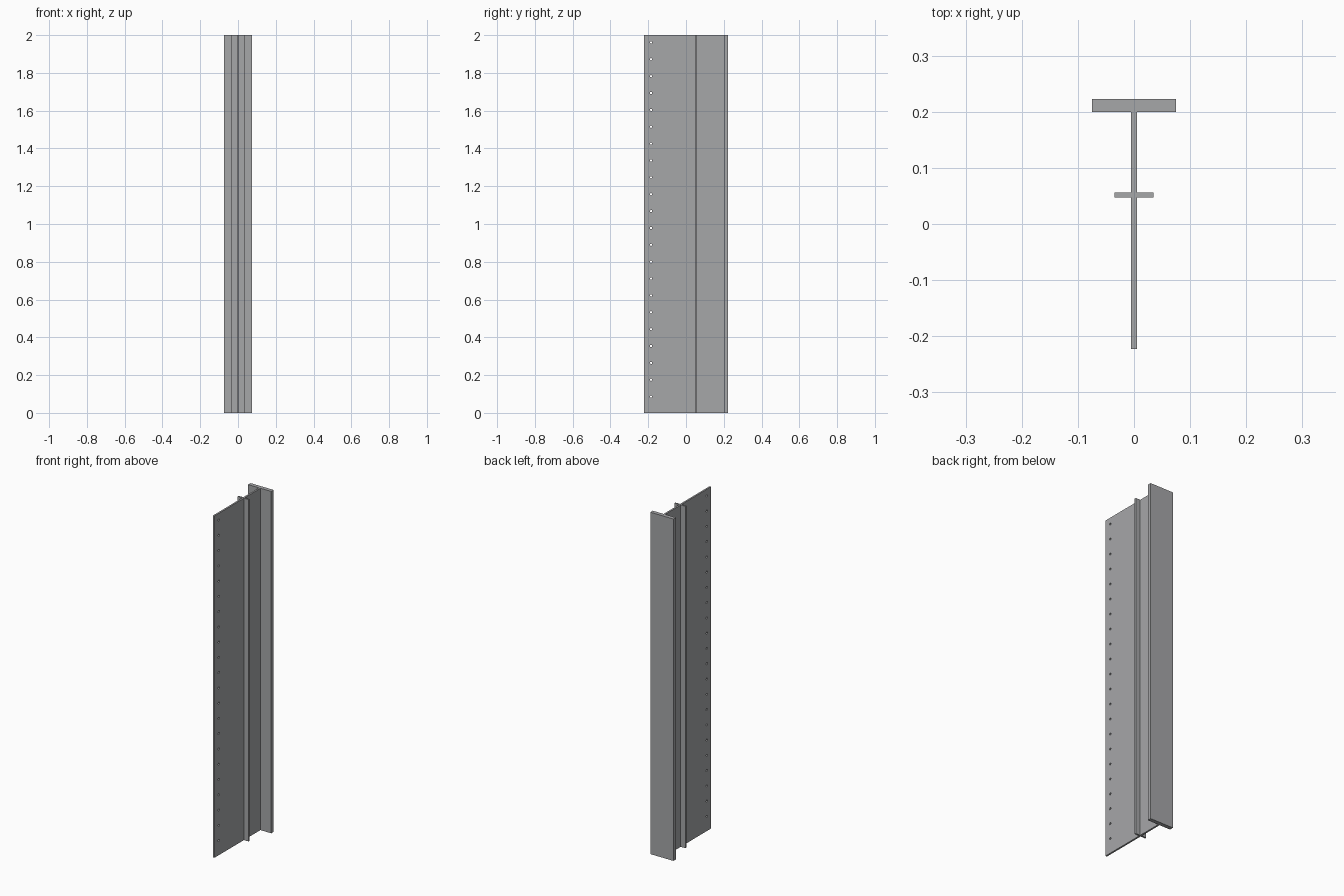
import bpy
import bmesh
import math
from mathutils import Matrix

if "Cube" in bpy.data.objects:
    bpy.data.objects.remove(bpy.data.objects["Cube"])

HEIGHT = 2.0
HOLES = 22
HOLE_Y = -0.185
HOLE_R = 0.006

steel = bpy.data.materials.new("steel grey")
steel.diffuse_color = (0.38, 0.385, 0.395, 1.0)
steel.use_nodes = True
steel.node_tree.nodes["Principled BSDF"].inputs["Base Color"].default_value = steel.diffuse_color


def make_object(name, bm):
    mesh = bpy.data.meshes.new(name)
    bm.to_mesh(mesh)
    bm.free()
    mesh.materials.append(steel)
    obj = bpy.data.objects.new(name, mesh)
    bpy.context.collection.objects.link(obj)
    return obj


def plate(name, x0, x1, y0, y1):
    """Full-height rectangular plate."""
    bm = bmesh.new()
    place = (Matrix.Translation(((x0 + x1) / 2, (y0 + y1) / 2, HEIGHT / 2))
             @ Matrix.Diagonal((x1 - x0, y1 - y0, HEIGHT, 1)))
    bmesh.ops.create_cube(bm, size=1, matrix=place)
    return make_object(name, bm)


# Thin web, wide back flange and the small stiffener on each side of the web
web = plate("web", -0.005, 0.005, -0.223, 0.2)
plate("flange", -0.075, 0.075, 0.2, 0.223)
plate("stiffener_right", 0.005, 0.035, 0.047, 0.056)
plate("stiffener_left", -0.035, -0.005, 0.047, 0.056)

# Row of bolt holes along the free edge of the web
bm = bmesh.new()
turn = Matrix.Rotation(math.pi / 2, 4, 'Y')
for i in range(HOLES):
    z = 0.086 + i * 0.0893
    bmesh.ops.create_cone(bm, cap_ends=True, segments=16, radius1=HOLE_R, radius2=HOLE_R,
                          depth=0.04, matrix=Matrix.Translation((0, HOLE_Y, z)) @ turn)
cutter = make_object("hole_cutter", bm)
cutter.hide_render = True

cut = web.modifiers.new("bolt_holes", 'BOOLEAN')
cut.operation = 'DIFFERENCE'
cut.solver = 'EXACT'
cut.object = cutter
bpy.context.view_layer.objects.active = web
web.select_set(True)
bpy.ops.object.modifier_apply(modifier=cut.name)
bpy.data.objects.remove(cutter)
